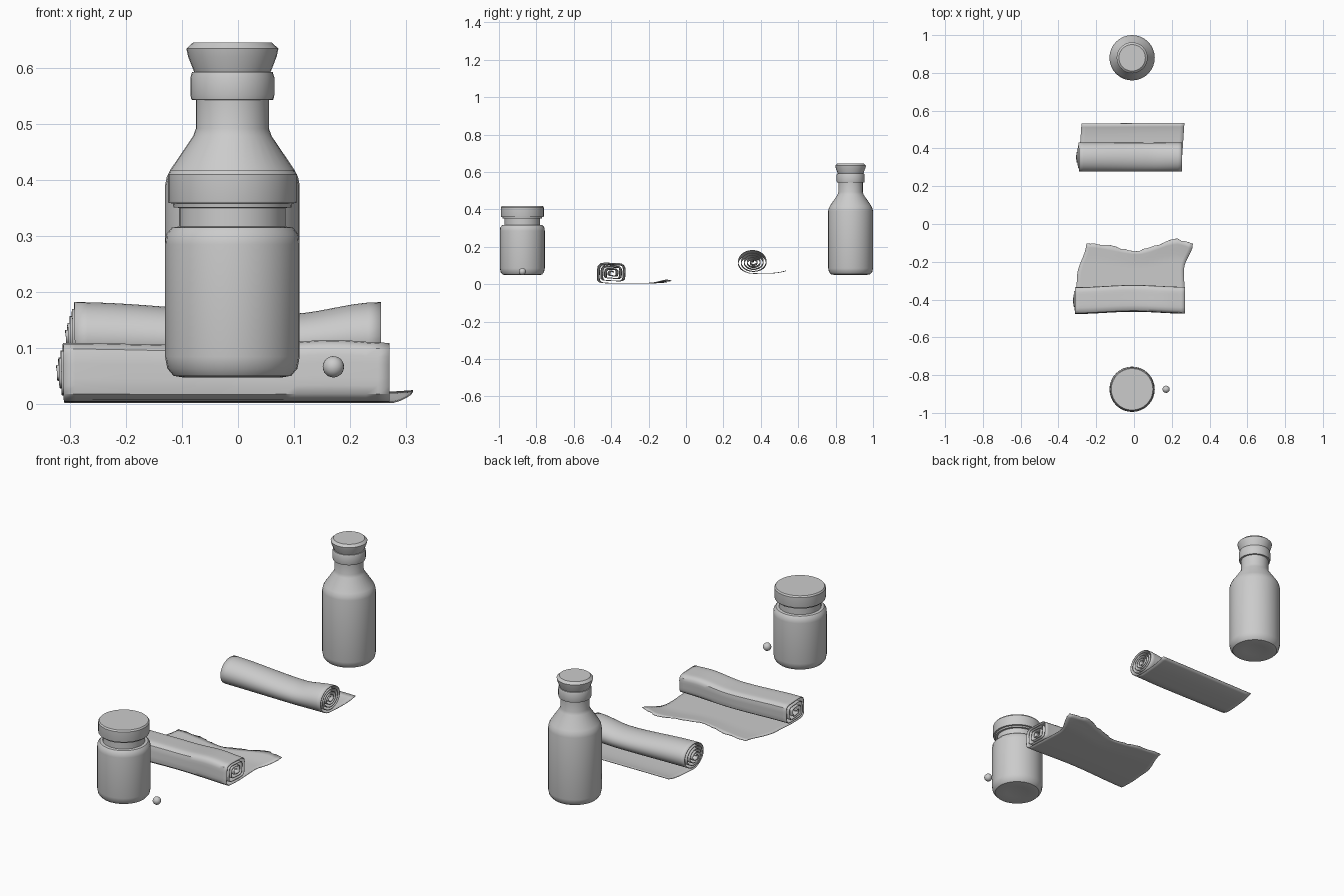
import bpy, bmesh, math, random
from math import pi, sin, cos

random.seed(4)
cube = bpy.data.objects.get("Cube")
if cube:
    bpy.data.objects.remove(cube, do_unlink=True)

grey = bpy.data.materials.new("plain grey")
grey.use_nodes = True
grey.diffuse_color = (0.6, 0.6, 0.6, 1)
grey.node_tree.nodes["Principled BSDF"].inputs["Base Color"].default_value = (0.6, 0.6, 0.6, 1)


def finish(name, bm, angle=35):
    bmesh.ops.recalc_face_normals(bm, faces=bm.faces)
    mesh = bpy.data.meshes.new(name)
    bm.to_mesh(mesh)
    bm.free()
    mesh.materials.append(grey)
    obj = bpy.data.objects.new(name, mesh)
    bpy.context.collection.objects.link(obj)
    bpy.ops.object.select_all(action='DESELECT')
    obj.select_set(True)
    bpy.context.view_layer.objects.active = obj
    bpy.ops.object.shade_smooth_by_angle(angle=math.radians(angle))
    return obj


def lathe(name, profile, x, y, sides=32):
    """Turn a (radius, height) profile around a vertical axis."""
    bm = bmesh.new()
    rings = []
    for r, z in profile:
        rings.append([bm.verts.new((x + r * cos(2 * pi * i / sides),
                                    y + r * sin(2 * pi * i / sides), z))
                      for i in range(sides)])
    for low, high in zip(rings, rings[1:]):
        for i in range(sides):
            j = (i + 1) % sides
            bm.faces.new((low[i], low[j], high[j], high[i]))
    bm.faces.new(rings[0][::-1])
    bm.faces.new(rings[-1])
    return finish(name, bm)


def lerp_table(points, x):
    """Smoothly interpolate a short list of (x, value) points."""
    for (x0, v0), (x1, v1) in zip(points, points[1:]):
        if x <= x1:
            t = max(0, (x - x0) / (x1 - x0))
            return v0 + (v1 - v0) * t * t * (3 - 2 * t)
    return points[-1][1]


def spiral(a, b, power, turns, gap, steps=36):
    """Coil of offsets from the centre, starting at the bottom."""
    path = []
    for i in range(int(turns * steps) + 1):
        t = i / steps
        ang = -pi / 2 - 2 * pi * t
        c, s = cos(ang), sin(ang)
        ra, rb = a - gap * t, b - gap * t * b / a
        r = (abs(c / ra) ** power + abs(s / rb) ** power) ** (-1 / power)
        path.append((r * c, r * s))
    return path


def sheet(name, columns, rows, place, thickness):
    """Grid surface placed by place(u, row), given a thin wall."""
    bm = bmesh.new()
    grid = [[bm.verts.new(place(i / columns, j)) for i in range(columns + 1)]
            for j in range(rows)]
    for a, b in zip(grid, grid[1:]):
        for i in range(columns):
            bm.faces.new((a[i], a[i + 1], b[i + 1], b[i]))
    obj = finish(name, bm, 40)
    wall = obj.modifiers.new("wall", 'SOLIDIFY')
    wall.thickness = thickness
    wall.offset = 0
    return obj


# Tall bottle: body, sloped shoulder, neck, collar and stopper
lathe("tall_bottle", [
    (0.05, 0.058), (0.09, 0.05), (0.105, 0.053), (0.116, 0.066), (0.12, 0.085),
    (0.12, 0.39), (0.117, 0.405), (0.11, 0.419), (0.07, 0.478), (0.065, 0.492),
    (0.065, 0.543)], -0.01, 0.88)
lathe("tall_bottle_collar", [
    (0.06, 0.542), (0.073, 0.543), (0.075, 0.552), (0.075, 0.582),
    (0.072, 0.592), (0.06, 0.593)], -0.01, 0.88)
lathe("tall_bottle_stopper", [
    (0.06, 0.59), (0.068, 0.592), (0.079, 0.62), (0.082, 0.634),
    (0.07, 0.645)], -0.01, 0.88)

# Short jar: body, neck and wide lid
lathe("short_jar", [
    (0.05, 0.055), (0.088, 0.048), (0.105, 0.051), (0.116, 0.064), (0.12, 0.085),
    (0.12, 0.285), (0.118, 0.303), (0.108, 0.315), (0.095, 0.317),
    (0.095, 0.352)], -0.01, -0.875)
lathe("short_jar_lid", [
    (0.09, 0.35), (0.105, 0.351), (0.106, 0.358), (0.114, 0.359),
    (0.115, 0.363), (0.115, 0.41), (0.11, 0.417)], -0.01, -0.875)

# Small ball beside the jar
bm = bmesh.new()
bmesh.ops.create_uvsphere(bm, u_segments=20, v_segments=12, radius=0.019)
bmesh.ops.translate(bm, verts=bm.verts, vec=(0.17, -0.875, 0.067))
finish("small_ball", bm)

# Round roll with a narrow loose flap
TAIL = 9
coil = spiral(0.083, 0.065, 2, 4.6, 0.016)
round_dip = [(-0.29, 1), (0.09, 0.83), (0.25, 1)]


def place_round(u, j):
    x = -0.29 + 0.545 * u
    if j < TAIL:
        t = 1 - j / TAIL
        reach = lerp_table([(-0.3, 0.175), (0.26, 0.178)], x)
        return (x + 0.012 * t, 0.357 + reach * t, 0.057 + 0.014 * t ** 4)
    dy, dz = coil[j - TAIL]
    turn = (j - TAIL) / 36
    shrink = lerp_table(round_dip, x)
    x -= 0.004 * turn * (1 - u)
    return (x, 0.358 + dy * (0.97 + 0.03 * shrink), 0.057 + (0.065 + dz) * shrink)


sheet("round_roll", 24, len(coil) + TAIL, place_round, 0.003)

# Square roll with a wide, wavy loose flap
SPREAD = 12
box_coil = spiral(0.078, 0.056, 6, 3.6, 0.019, 36)
top_wave = [(-0.31, 0.97), (0.0, 0.92), (0.17, 1.02), (0.27, 0.97)]
side_wave = [(-0.31, 0.0), (0.0, 0.012), (0.27, 0.002)]
torn_edge = [(-0.31, -0.1), (-0.24, -0.1), (0.02, -0.14), (0.23, -0.082), (0.32, -0.105)]
tears = [random.uniform(-0.006, 0.006) for _ in range(29)]


def place_square(u, j):
    x = -0.31 + 0.58 * u
    shift = lerp_table(side_wave, x)
    if j < SPREAD:
        t = 1 - j / SPREAD
        left = lerp_table([(0, -0.31), (0.4, -0.302), (1, -0.252)], t)
        right = lerp_table([(0, 0.27), (0.5, 0.264), (1, 0.312)], t)
        x = left + (right - left) * u
        end = lerp_table(torn_edge, x)
        y = -0.4 + shift + (end + 0.4 - shift) * t
        lift = 0.02 * max(0, t - 0.7) / 0.3 * (0.3 + 0.7 * u ** 3)
        if t == 1:
            y += tears[round(u * 28)]
        return (x, y, 0.004 + lift)
    dy, dz = box_coil[j - SPREAD]
    turn = (j - SPREAD) / 36
    x -= 0.004 * turn * (1 - u)
    return (x, -0.401 + shift + dy, 0.005 + (0.056 + dz) * lerp_table(top_wave, x))


sheet("square_roll", 28, len(box_coil) + SPREAD, place_square, 0.003)
